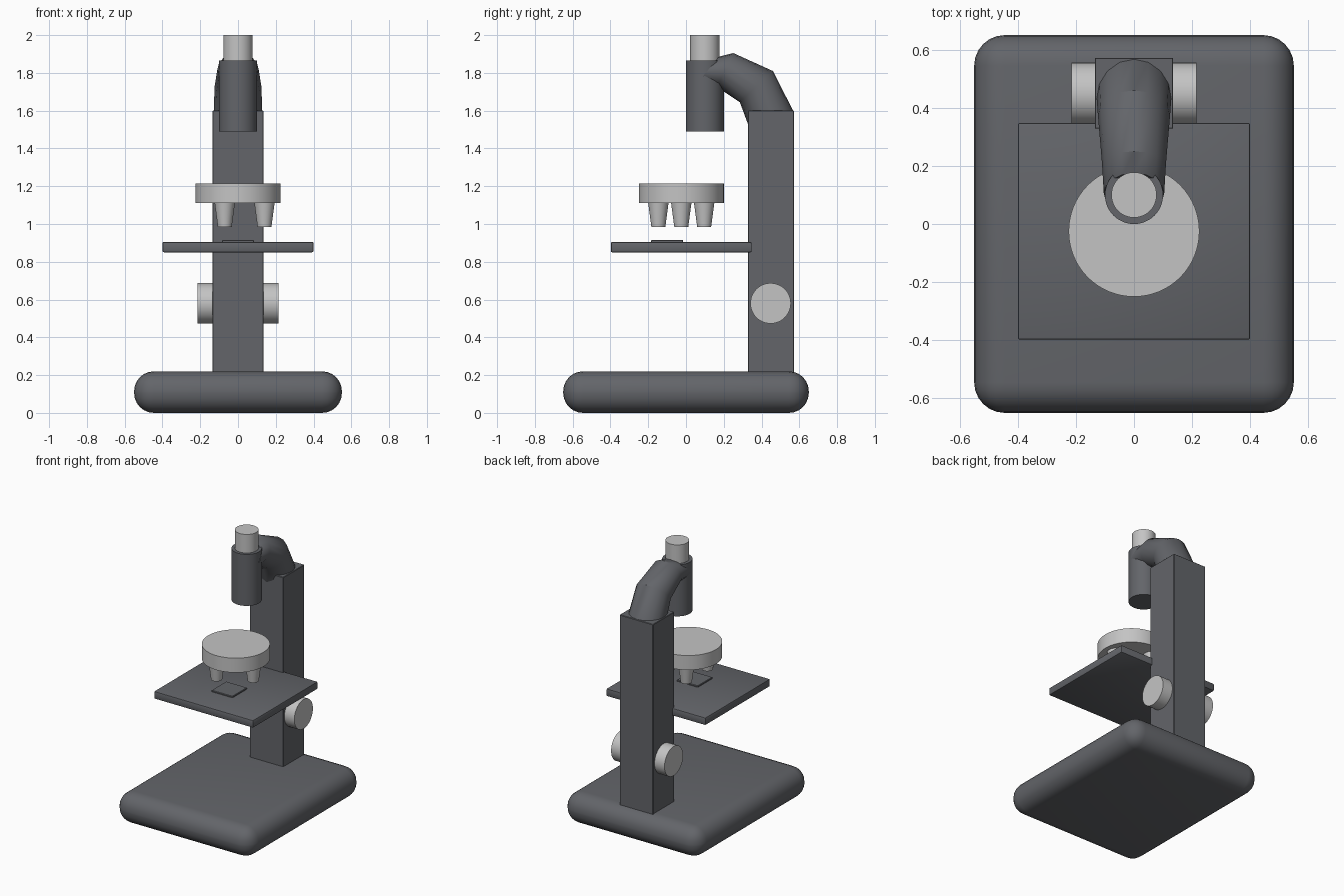
import bpy, bmesh, math
from mathutils import Vector

if "Cube" in bpy.data.objects:
    bpy.data.objects.remove(bpy.data.objects["Cube"])


def material(name, colour):
    m = bpy.data.materials.new(name)
    m.diffuse_color = (*colour, 1)
    m.use_nodes = True
    m.node_tree.nodes["Principled BSDF"].inputs["Base Color"].default_value = m.diffuse_color
    return m


DARK = material("dark grey", (0.125, 0.13, 0.143))
LIGHT = material("light grey", (0.55, 0.55, 0.55))


def finish(obj, name, mat, angle=35):
    obj.name = name
    obj.data.materials.append(mat)
    bpy.ops.object.select_all(action='DESELECT')
    obj.select_set(True)
    bpy.context.view_layer.objects.active = obj
    bpy.ops.object.shade_smooth_by_angle(angle=math.radians(angle))
    return obj


def box(name, lo, hi, mat, bevel=0, segments=1):
    lo, hi = Vector(lo), Vector(hi)
    bpy.ops.mesh.primitive_cube_add(size=1, location=(lo + hi) / 2)
    obj = bpy.context.object
    obj.scale = hi - lo
    bpy.ops.object.transform_apply(location=False, rotation=False, scale=True)
    if bevel:
        mod = obj.modifiers.new("bevel", 'BEVEL')
        mod.width, mod.segments = bevel, segments
        bpy.ops.object.modifier_apply(modifier=mod.name)
    return finish(obj, name, mat)


def cone(name, centre, z0, z1, r0, r1, mat, sides=48):
    bpy.ops.mesh.primitive_cone_add(vertices=sides, radius1=r0, radius2=r1, depth=z1 - z0,
                                    location=(*centre, (z0 + z1) / 2))
    return finish(bpy.context.object, name, mat)


# Base, column, stage and specimen slide
box("base", (-0.55, -0.65, 0), (0.55, 0.65, 0.22), DARK, 0.105, 6)
box("column", (-0.135, 0.328, 0.18), (0.135, 0.572, 1.6), DARK, 0.003)
box("stage", (-0.4, -0.398, 0.85), (0.4, 0.348, 0.905), DARK, 0.008, 2)
box("slide", (-0.085, -0.185, 0.895), (0.085, -0.015, 0.915), DARK, 0.003)

# Focus knobs on both sides of the column
for side, label in ((-1, "left"), (1, "right")):
    bpy.ops.mesh.primitive_cylinder_add(vertices=48, radius=0.107, depth=0.1,
                                        location=(side * 0.165, 0.448, 0.58),
                                        rotation=(0, math.pi / 2, 0))
    finish(bpy.context.object, label + "_focus_knob", LIGHT)

# Rotating nosepiece with three tapered lenses
cone("nosepiece", (0, -0.025), 1.11, 1.215, 0.225, 0.225, LIGHT, 64)
for i in range(3):
    a = i * math.tau / 3
    cone("lens_%d" % (i + 1), (0.14 * math.cos(a), -0.025 + 0.14 * math.sin(a)),
         0.985, 1.12, 0.037, 0.055, LIGHT, 32)

# Head tube and eyepiece
cone("head_tube", (0, 0.1), 1.49, 1.865, 0.1, 0.1, DARK)
cone("eyepiece", (0, 0.1), 1.85, 2.0, 0.078, 0.078, LIGHT)

# Bent arm lofted through rings: outer (y, z), inner (y, z), half width
RINGS = [((0.175, 1.886), (0.035, 1.715), 0.104),
         ((0.25, 1.905), (0.165, 1.725), 0.110),
         ((0.46, 1.81), (0.285, 1.645), 0.124),
         ((0.572, 1.59), (0.335, 1.51), 0.130)]
SIDES = 16
bm = bmesh.new()
loops = []
for outer, inner, width in RINGS:
    o, n = Vector((0, *outer)), Vector((0, *inner))
    mid, up = (o + n) / 2, (o - n) / 2
    loops.append([bm.verts.new(mid + up * math.cos(t) + Vector((width * math.sin(t), 0, 0)))
                  for t in (k * math.tau / SIDES for k in range(SIDES))])
for a, b in zip(loops, loops[1:]):
    for k in range(SIDES):
        j = (k + 1) % SIDES
        bm.faces.new((a[k], a[j], b[j], b[k]))
bm.faces.new(loops[0])
bm.faces.new(loops[-1])
bmesh.ops.recalc_face_normals(bm, faces=bm.faces[:])
mesh = bpy.data.meshes.new("arm")
bm.to_mesh(mesh)
bm.free()
arm = bpy.data.objects.new("arm", mesh)
bpy.context.collection.objects.link(arm)
finish(arm, "arm", DARK)
